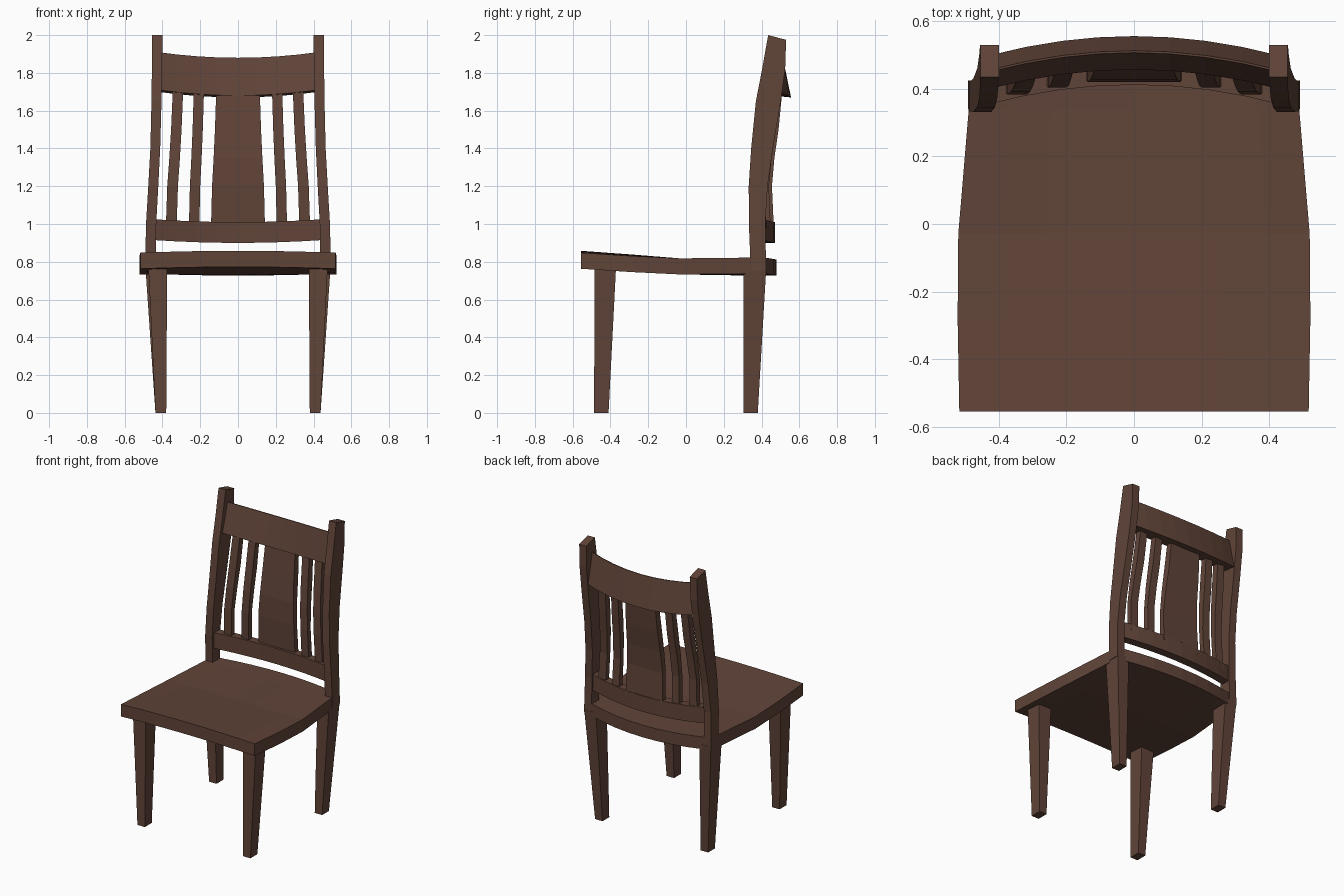
import bpy, bmesh

cube = bpy.data.objects.get("Cube")
if cube:
    bpy.data.objects.remove(cube, do_unlink=True)

wood = bpy.data.materials.new("dark_brown_wood")
wood.use_nodes = True
colour = (0.118, 0.058, 0.040, 1)
wood.diffuse_color = colour
wood.node_tree.nodes["Principled BSDF"].inputs["Base Color"].default_value = colour


def loft(name, rings):
    """Skin rings of points; the ends close with strips between paired points."""
    bm = bmesh.new()
    vs = [[bm.verts.new(p) for p in ring] for ring in rings]
    n = len(vs[0])
    for a, b in zip(vs, vs[1:]):
        for i in range(n):
            j = (i + 1) % n
            bm.faces.new((a[i], a[j], b[j], b[i]))
    for end in (vs[0], vs[-1]):
        for i in range(n // 2 - 1):
            bm.faces.new((end[i], end[i + 1], end[n - 2 - i], end[n - 1 - i]))
    bmesh.ops.recalc_face_normals(bm, faces=bm.faces)
    mesh = bpy.data.meshes.new(name)
    bm.to_mesh(mesh)
    bm.free()
    mesh.materials.append(wood)
    obj = bpy.data.objects.new(name, mesh)
    bpy.context.collection.objects.link(obj)
    return obj


def upright(name, stations, side=1):
    """Vertical member: stations of z, x inner, x outer, y front, y back, back drop."""
    rings = []
    for z, x0, x1, y0, y1, drop in stations:
        rings.append([(side * x0, y0, z), (side * x1, y0, z),
                      (side * x1, y1, z - drop), (side * x0, y1, z - drop)])
    return loft(name, rings)


def bow(x):
    """Rearward curve of the back, zero in the middle."""
    return -0.055 * (x / 0.42) ** 2


def spread(half, steps=8):
    return [half * (2 * i / steps - 1) for i in range(steps + 1)]


# Saddled seat: y, half width, top height, edge change in height
seat_rows = [(-0.555, 0.517, 0.858, -0.010), (-0.28, 0.522, 0.838, -0.008),
             (-0.03, 0.52, 0.818, 0), (0.34, 0.489, 0.812, 0.010),
             (0.48, 0.44, 0.812, 0.010)]
seat_rings = []
for u in spread(1):
    top = []
    for k, (y, half, z, edge) in enumerate(seat_rows):
        x = u * half
        rear = bow(x) if k == len(seat_rows) - 1 else 0
        top.append((x, y + rear, z + edge * u * u))
    seat_rings.append(top + [(x, y, z - 0.085) for x, y, z in reversed(top)])
loft("seat", seat_rings)

# Legs and back posts
front_leg = [(0, 0.38, 0.437, -0.487, -0.41, 0), (0.78, 0.375, 0.475, -0.483, -0.37, 0)]
rear_leg = [(0, 0.38, 0.437, 0.305, 0.38, 0), (0.77, 0.40, 0.49, 0.305, 0.425, 0)]
post = [(0.75, 0.435, 0.492, 0.343, 0.424, 0), (1.0, 0.433, 0.487, 0.333, 0.42, 0),
        (1.2, 0.422, 0.475, 0.332, 0.432, 0), (1.4, 0.412, 0.464, 0.345, 0.46, 0),
        (1.65, 0.405, 0.458, 0.37, 0.502, 0), (1.82, 0.402, 0.456, 0.403, 0.525, 0),
        (2.0, 0.40, 0.455, 0.435, 0.53, 0.025)]
for side, label in ((1, "left"), (-1, "right")):
    upright(label + "_front_leg", front_leg, side)
    upright(label + "_rear_leg", rear_leg, side)
    upright(label + "_back_post", post, side)


def rail(name, half, profile, lift):
    """Bowed crosspiece with a y, z profile and slightly raised ends."""
    loft(name, [[(x, y + bow(x), z + lift * (x / half) ** 2) for y, z in profile]
                for x in spread(half)])


rail("lower_back_rail", 0.445, [(0.412, 0.90), (0.412, 1.01), (0.47, 1.01), (0.47, 0.90)], 0.015)
# Top rail narrows to a ridge
rail("top_back_rail", 0.425, [(0.457, 1.68), (0.507, 1.88), (0.513, 1.88), (0.556, 1.67)], 0.03)

# Slats follow an S curve: z, y front, y back, fraction of the way to the top
curve = [(0.98, 0.428, 0.465, 0), (1.2, 0.42, 0.455, 0.2), (1.35, 0.426, 0.468, 0.5),
         (1.5, 0.442, 0.49, 0.75), (1.71, 0.468, 0.51, 1)]


def slat(name, bottom, top, side=1):
    stations = []
    for z, y0, y1, t in curve:
        x0, x1 = (b + (a - b) * t for a, b in zip(top, bottom))
        shift = bow((x0 + x1) / 2)
        stations.append((z, x0, x1, y0 + shift, y1 + shift, 0))
    upright(name, stations, side)


slat("centre_splat", (-0.143, 0.143), (-0.115, 0.115))
for side, label in ((1, "left"), (-1, "right")):
    slat(label + "_inner_slat", (0.205, 0.26), (0.18, 0.234), side)
    slat(label + "_outer_slat", (0.325, 0.382), (0.29, 0.345), side)
